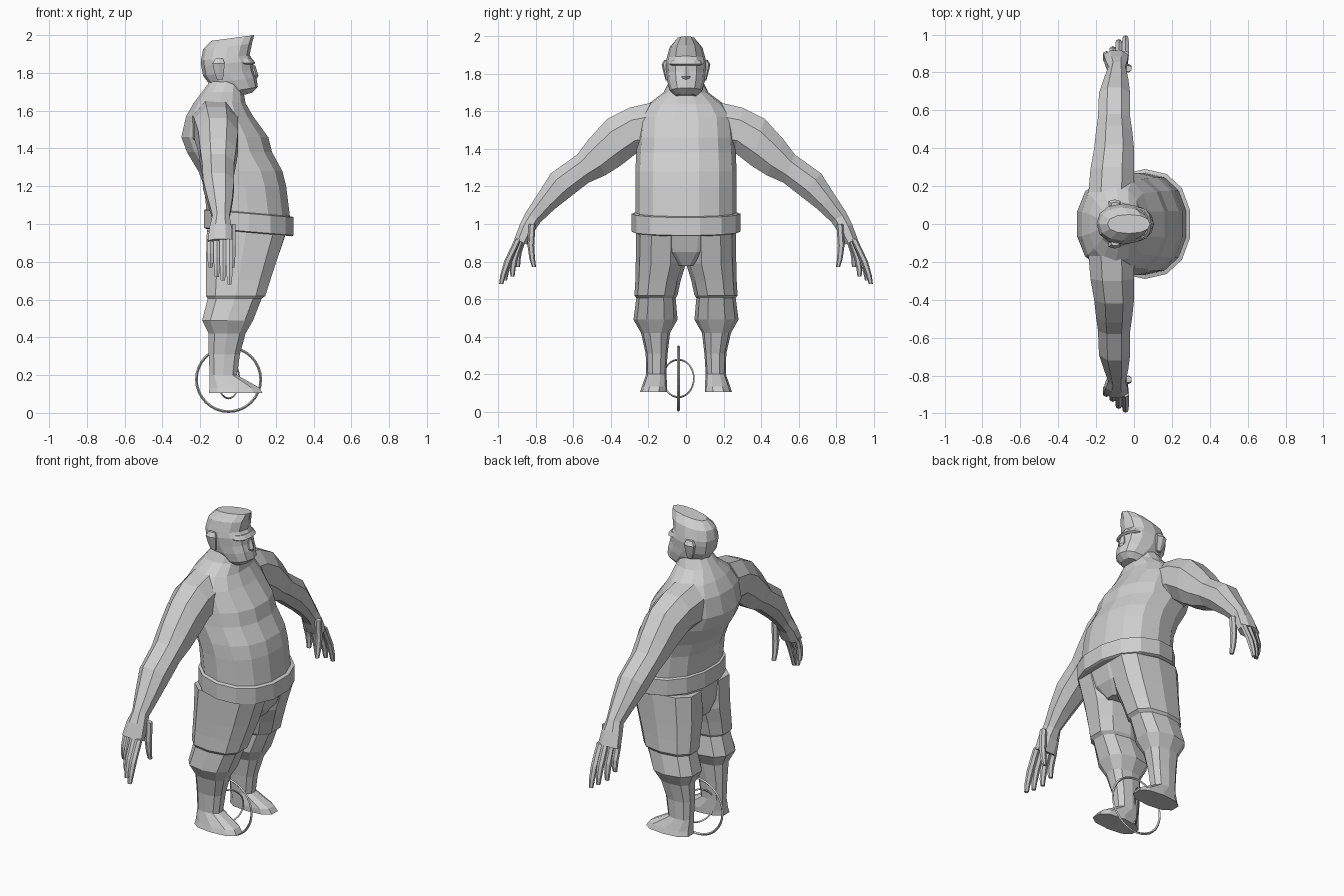
import bpy, bmesh, math
from mathutils import Vector

default_cube = bpy.data.objects.get("Cube")
if default_cube:
    bpy.data.objects.remove(default_cube)

# Single clay colour
clay = bpy.data.materials.new("light_grey")
clay.use_nodes = True
colour = (0.62, 0.62, 0.62, 1)
clay.diffuse_color = colour
for node in clay.node_tree.nodes:
    if node.type == 'BSDF_PRINCIPLED':
        node.inputs["Base Color"].default_value = colour


def outline(sides, power, flat_front):
    """Unit superellipse, scaled so that it touches its box."""
    shift = math.pi / sides if flat_front else 0
    points = []
    for i in range(sides):
        angle = math.tau * i / sides + shift
        c, s = math.cos(angle), math.sin(angle)
        points.append((math.copysign(abs(c) ** power, c), math.copysign(abs(s) ** power, s)))
    wide = max(abs(p[0]) for p in points)
    tall = max(abs(p[1]) for p in points)
    return [(p[0] / wide, p[1] / tall) for p in points]


def loft(name, sections, sides=8, power=0.9, flat_front=True, tilt=0, side=1):
    """Skin rings given as (low y, low z, high y, high z, back x, front x)."""
    bm = bmesh.new()
    shape = outline(sides, power, flat_front)
    rings = []
    for y0, z0, y1, z1, back, front in sections:
        low, high = Vector((0, y0 * side, z0)), Vector((0, y1 * side, z1))
        centre = (low + high) / 2 + Vector(((back + front) / 2, 0, 0))
        across = (high - low) / 2
        depth = Vector(((front - back) / 2, 0, tilt))
        rings.append([bm.verts.new(centre + depth * a + across * b) for a, b in shape])
    for lower, upper in zip(rings, rings[1:]):
        for i in range(sides):
            j = (i + 1) % sides
            bm.faces.new((lower[i], lower[j], upper[j], upper[i]))
    bm.faces.new(rings[0])
    bm.faces.new(rings[-1])
    bmesh.ops.recalc_face_normals(bm, faces=bm.faces)
    mesh = bpy.data.meshes.new(name)
    bm.to_mesh(mesh)
    bm.free()
    mesh.materials.append(clay)
    part = bpy.data.objects.new(name, mesh)
    bpy.context.collection.objects.link(part)
    return part


def centred(rows):
    """Level rings (z, half width, back, front) about the middle plane."""
    return [(-half, z, half, z, back, front) for z, half, back, front in rows]


def level(rows):
    """Level rings (z, inner y, outer y, back, front) away from the middle."""
    return [(inner, z, outer, z, back, front) for z, inner, outer, back, front in rows]


# Torso with belly, hunched back and neck
loft("torso", centred([
    (1.0, .27, -.16, .28), (1.2, .27, -.18, .255), (1.28, .27, -.21, .235),
    (1.38, .265, -.27, .18), (1.46, .26, -.3, .16), (1.57, .25, -.275, .08),
    (1.64, .2, -.235, .04), (1.7, .12, -.19, .03), (1.78, .08, -.13, .02),
]), sides=14)

# Belt and seat of the trousers
loft("belt", centred([
    (.955, .28, -.17, .285), (.96, .29, -.18, .295),
    (1.055, .29, -.18, .295), (1.06, .272, -.165, .28),
]), sides=14, tilt=-.02)
loft("trouser_seat", centred([
    (.78, .08, -.14, .17), (.85, .22, -.16, .22), (.97, .265, -.165, .26),
]), sides=14)

# Head: chin, jaw, brow and flat swept-up hair
loft("head", centred([
    (1.68, .055, -.04, .075), (1.71, .085, -.08, .105), (1.76, .1, -.155, .098),
    (1.8, .104, -.185, .085), (1.85, .108, -.195, .08), (1.88, .104, -.197, .062),
    (1.94, .088, -.185, .074), (1.985, .05, -.14, .086),
]), sides=12, flat_front=False, tilt=.015)
loft("brow", centred([(1.845, .08, -.03, .082), (1.852, .088, -.03, .092),
                      (1.875, .08, -.03, .075)]), sides=12, flat_front=False)
loft("nose", centred([(1.77, .016, .05, .1), (1.785, .024, .05, .108),
                      (1.84, .012, .05, .092)]), sides=6, flat_front=False)

# Limbs and ears, one set per side
for label, side in (("left", 1), ("right", -1)):
    loft(label + "_ear", level([
        (1.765, .09, .108, -.11, -.08), (1.8, .09, .118, -.125, -.075),
        (1.85, .09, .13, -.135, -.07), (1.875, .09, .115, -.12, -.08),
    ]), sides=6, side=side)

    # Arm from shoulder to knuckles
    loft(label + "_arm", [
        (.17, 1.38, .17, 1.65, -.24, 0), (.26, 1.38, .3, 1.62, -.23, 0),
        (.35, 1.31, .42, 1.56, -.21, 0), (.43, 1.26, .52, 1.45, -.2, -.01),
        (.52, 1.22, .58, 1.37, -.19, -.02), (.61, 1.15, .72, 1.27, -.185, -.02),
        (.7, 1.08, .79, 1.16, -.16, -.03), (.775, 1.01, .855, 1.06, -.135, -.045),
        (.81, .96, .885, 1.0, -.15, -.035), (.845, .89, .915, .92, -.16, -.03),
    ], side=side)

    # Fingers and thumb: root y, root z, tip y, tip z, x
    digits = {"index": (.895, .92, .985, .68, -.045), "middle": (.895, .92, .965, .7, -.08),
              "ring": (.88, .92, .925, .72, -.112), "little": (.87, .92, .895, .77, -.145),
              "thumb": (.82, 1.0, .81, .77, -.03)}
    for digit, (root_y, root_z, tip_y, tip_z, x) in digits.items():
        rings = []
        for t, bulge, r in ((0, 0, .018), (.5, .012, .018), (.8, .008, .015), (1, 0, .011)):
            y = root_y + (tip_y - root_y) * t + bulge
            z = root_z + (tip_z - root_z) * t
            rings.append((y - r, z, y + r, z, x - r, x + r))
        loft(label + "_" + digit + "_finger", rings, sides=6, side=side)

    # Trouser leg, shin and foot
    loft(label + "_leg", level([
        (.96, 0, .265, -.165, .255), (.79, 0, .268, -.17, .2),
        (.7, .028, .27, -.17, .17), (.62, .045, .275, -.17, .145),
        (.605, .055, .265, -.16, .125), (.49, .045, .28, -.19, .08),
        (.42, .085, .24, -.155, .04), (.31, .098, .215, -.155, .01),
        (.2, .105, .212, -.15, -.005), (.135, .1, .235, -.15, .11),
        (.105, .1, .245, -.155, .13),
    ]), sides=10, power=.8, side=side)

# Two thin hoops between the feet
for name, radius, tube, turn in (("large_hoop", .17, .007, 0), ("small_hoop", .1, .005, 55)):
    bpy.ops.mesh.primitive_torus_add(
        major_radius=radius, minor_radius=tube, major_segments=32, minor_segments=4,
        location=(-.05, -.04, .177), rotation=(math.pi / 2, 0, math.radians(turn)))
    hoop = bpy.context.object
    hoop.name = name
    hoop.data.materials.append(clay)
